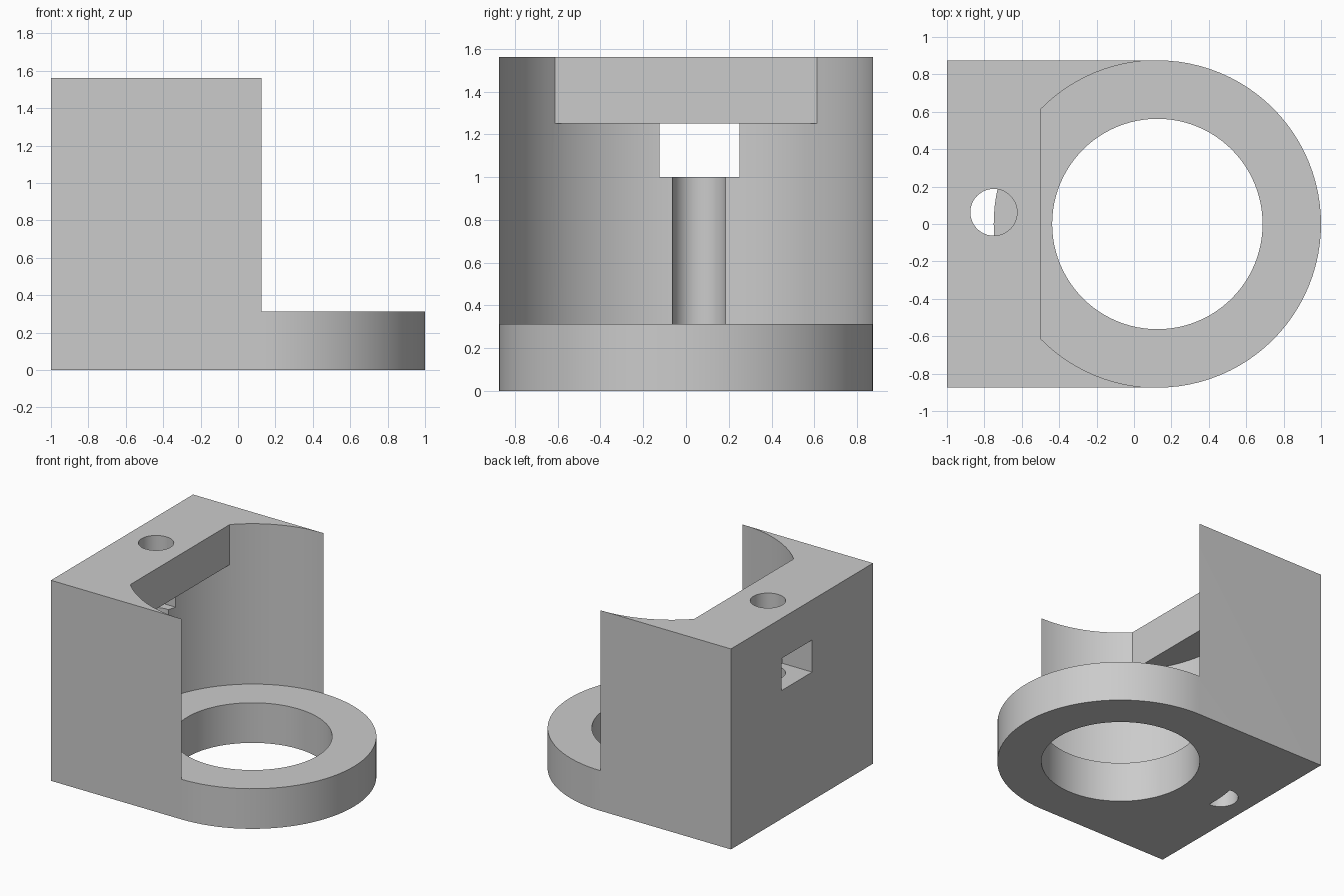
import bpy
import bmesh
from math import sin, cos, pi, acos, radians

if "Cube" in bpy.data.objects:
    bpy.data.objects.remove(bpy.data.objects["Cube"], do_unlink=True)

CX, R = 0.125, 0.875            # ring centre and outer radius
FLOOR, LEDGE, TOP = 0.3125, 1.25, 1.5625
LEDGE_X = -0.5                  # front face of the overhanging lip


def arc(cx, cy, r, a0, a1, n):
    return [(cx + r * cos(a0 + (a1 - a0) * i / n),
             cy + r * sin(a0 + (a1 - a0) * i / n)) for i in range(n + 1)]


def circle(cx, cy, r, n):
    return arc(cx, cy, r, 0, 2 * pi, n)[:-1]


def prism(name, outline, z0, z1):
    """Extrude a closed plan outline between two heights."""
    bm = bmesh.new()
    face = bm.faces.new([bm.verts.new((x, y, z0)) for x, y in outline])
    up = bmesh.ops.extrude_face_region(bm, geom=[face])["geom"]
    for v in up:
        if isinstance(v, bmesh.types.BMVert):
            v.co.z = z1
    bmesh.ops.recalc_face_normals(bm, faces=bm.faces)
    mesh = bpy.data.meshes.new(name)
    bm.to_mesh(mesh)
    bm.free()
    obj = bpy.data.objects.new(name, mesh)
    bpy.context.collection.objects.link(obj)
    return obj


def cut(target, cutter):
    """Subtract the cutter, then discard it."""
    mod = target.modifiers.new("cut", 'BOOLEAN')
    mod.operation, mod.solver, mod.object = 'DIFFERENCE', 'EXACT', cutter
    bpy.context.view_layer.objects.active = target
    bpy.ops.object.modifier_apply(modifier=mod.name)
    bpy.data.objects.remove(cutter, do_unlink=True)


# Full-height body: square back, rounded front
bracket = prism("bracket", [(-1, R), (-1, -R)] + arc(CX, 0, R, -pi / 2, pi / 2, 48), 0, TOP)

# Open space above the ring, stopping at the lip
lip = acos((LEDGE_X - CX) / R)
side = arc(CX, 0, R, pi / 2, lip, 14)
mirrored = [(x, -y) for x, y in reversed(side)]
cut(bracket, prism("open_space", side + mirrored + [(CX, -1.2), (1.2, -1.2), (1.2, 1.2), (CX, 1.2)],
                   FLOOR, TOP + 0.2))

# Curved undercut below the lip
back = arc(CX, 0, R, lip, 2 * pi - lip, 28)
cut(bracket, prism("undercut", back + [(0, -0.4), (0, 0.4)], FLOOR, LEDGE))

# Ring bore
cut(bracket, prism("bore", circle(CX, 0, 0.5625, 96), -0.1, FLOOR + 0.1))

# Vertical screw hole, blocked by the ring's disc at the base
drill = prism("drill", circle(-0.75, 0.0625, 0.125, 48), -0.1, TOP + 0.1)
cut(drill, prism("disc", back + [(0, -0.4), (0, 0.4)], -0.2, FLOOR))
cut(bracket, drill)

# Rectangular nut slot through the back wall
cut(bracket, prism("nut_slot", [(-1.1, -0.125), (-0.6, -0.125), (-0.6, 0.25), (-1.1, 0.25)],
                   1.0, LEDGE))

# Plain grey material
GREY = (0.6, 0.6, 0.6, 1)
mat = bpy.data.materials.new("grey")
mat.use_nodes = True
mat.diffuse_color = GREY
mat.node_tree.nodes["Principled BSDF"].inputs["Base Color"].default_value = GREY
bracket.data.materials.clear()
bracket.data.materials.append(mat)
for poly in bracket.data.polygons:
    poly.material_index = 0

bpy.ops.object.select_all(action='DESELECT')
bracket.select_set(True)
bpy.context.view_layer.objects.active = bracket
bpy.ops.object.shade_smooth_by_angle(angle=radians(20))
